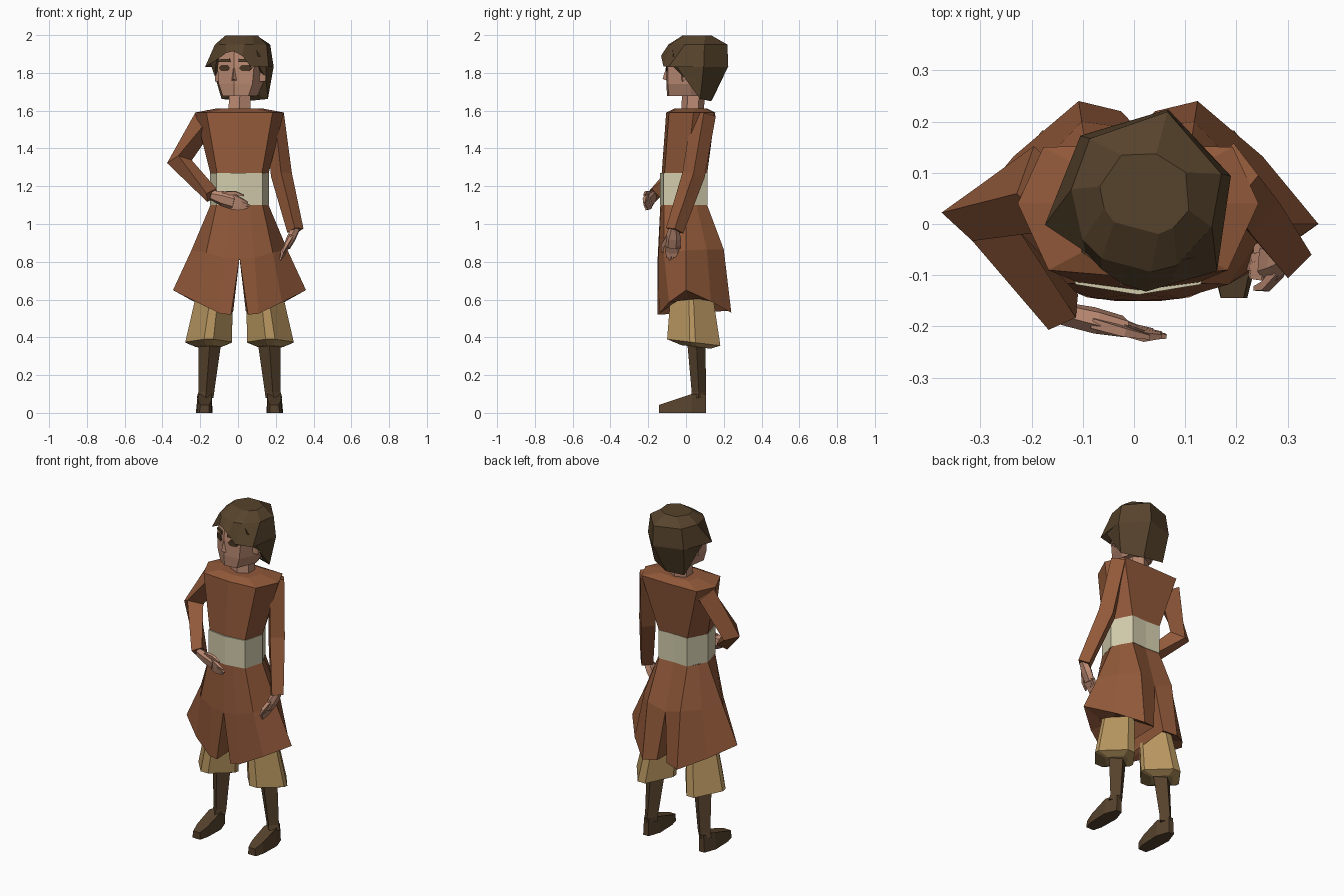
import bpy, bmesh, math
from mathutils import Vector, Matrix

if "Cube" in bpy.data.objects:
    bpy.data.objects.remove(bpy.data.objects["Cube"])


def mat(name, r, g, b):
    m = bpy.data.materials.new(name)
    m.diffuse_color = (r, g, b, 1)
    m.use_nodes = True
    m.node_tree.nodes["Principled BSDF"].inputs["Base Color"].default_value = m.diffuse_color
    return m


TUNIC = mat("rust_cloth", .285, .100, .042)
SASH = mat("cream_cloth", .64, .60, .41)
TAN = mat("tan_cloth", .47, .30, .115)
SKIN = mat("skin", .50, .255, .17)
HAIR = mat("dark_brown_hair", .094, .056, .025)
BOOT = mat("brown_leather", .094, .055, .026)
EYE = mat("dark_eye", .07, .038, .018)

CX = .008                                    # body axis
HEAD = Matrix.Translation((.02, .05, 0)) @ Matrix.Rotation(math.radians(-15), 4, 'Z')


def build(name, grids, material, closed=True, caps=(True, True), xf=None):
    """Skin each grid (rows of points) with faces; all grids go into one object."""
    bm = bmesh.new()
    for rows in grids:
        vs = [[bm.verts.new(p) for p in row] for row in rows]
        n = len(vs[0])
        for a, b in zip(vs, vs[1:]):
            for i in range(n if closed else n - 1):
                j = (i + 1) % n
                bm.faces.new((a[i], a[j], b[j], b[i]))
        if closed and caps[0]:
            bm.faces.new(vs[0][::-1])
        if closed and caps[1]:
            bm.faces.new(vs[-1])
    bmesh.ops.remove_doubles(bm, verts=bm.verts[:], dist=1e-5)
    bmesh.ops.recalc_face_normals(bm, faces=bm.faces[:])
    if xf:
        bm.transform(xf)
    me = bpy.data.meshes.new(name)
    bm.to_mesh(me)
    bm.free()
    me.materials.append(material)
    ob = bpy.data.objects.new(name, me)
    bpy.context.collection.objects.link(ob)
    return ob


def flip(row):
    return [(-p[0],) + tuple(p[1:]) for p in row]


def ring(half, z=None):
    """Close a half outline (front to back) by mirroring it over x = 0."""
    pts = [(p[0], p[1], z if z is not None else p[2]) for p in half]
    return pts + flip([p for p in reversed(pts) if abs(p[0]) > 1e-6])


def oval(x, y, z, rx, ry, n=6, turn=.5):
    return [(x + rx * math.cos(math.tau * (i + turn) / n),
             y + ry * math.sin(math.tau * (i + turn) / n), z) for i in range(n)]


def tube(path, wide, n=4, turn=0.):
    """Rings along a path of (point, half width, half thickness); 'wide' is the width direction."""
    pts = [Vector(p[0]) for p in path]
    rows = []
    for k, (_, w, t) in enumerate(path):
        d = (pts[min(k + 1, len(pts) - 1)] - pts[max(k - 1, 0)]).normalized()
        u = Vector(wide)
        u = (u - d * u.dot(d)).normalized()
        v = d.cross(u)
        rows.append([pts[k] + u * w * math.cos(math.tau * (i + turn) / n)
                     + v * t * math.sin(math.tau * (i + turn) / n) for i in range(n)])
    return rows


BODY = Matrix.Translation((CX, 0, 0))

# Tunic upper body with shoulder yoke
waist = [(0, -.13), (.115, -.115), (.15, 0), (.09, .11), (0, .105)]
chest = [(0, -.105), (.175, -.09), (.235, .04), (.185, .15), (0, .155)]
yoke = [(0, -.06), (.09, -.045), (.12, .04), (.09, .1), (0, .11)]
build("tunic_top", [[ring(waist, 1.25), ring(chest, 1.59), ring(yoke, 1.612)]], TUNIC, xf=BODY)

# Sash
sash = [(0, -.138), (.122, -.118), (.156, 0), (.095, .115), (0, .11)]
build("sash", [[ring(sash, 1.1), ring(sash, 1.27)]], SASH, xf=BODY)

# Split skirt: one flared half with inner wall and underside, mirrored
top = [(0, -.136, 1.1), (.05, -.13, 1.1), (.122, -.116, 1.1), (.154, 0, 1.1),
       (.13, .055, 1.1), (.095, .112, 1.1), (0, .107, 1.1)]
mid = [(0, -.15, .82), (.08, -.146, .82), (.176, -.118, .85), (.255, 0, .86),
       (.195, .11, .865), (.11, .2, .865), (0, .185, .83)]
hem = [(.045, -.15, .52), (.1, -.143, .525), (.225, -.09, .585), (.352, 0, .65),
       (.243, .132, .59), (.116, .24, .53), (.033, .22, .54)]
lining = [(.15 + (x - .15) * .5, .03 + (y - .03) * .5, .6) for x, y, z in hem]
shell, wall = [top, mid, hem], [[r[0], r[-1]] for r in (mid, hem)]
under = [r + r[:1] for r in (hem, lining)]
half = [shell, wall, under]
build("skirt", half + [[flip(r) for r in g] for g in half], TUNIC, closed=False, xf=BODY)

# Baggy diamond-section trousers, boots and pointed feet
legs, boots, feet = [], [], []
cuff = [(-.025, -.1), (.025, -.1), (.124, .02), (.124, .05), (.025, .182), (-.025, .182),
        (-.122, .05), (-.122, .02)]
sole = [(-.018, .105, .1), (-.044, .03, .1), (-.04, -.09, .06), (-.026, -.144, .042),
        (.026, -.144, .042), (.04, -.09, .06), (.044, .03, .1), (.018, .105, .1)]
for s in (-1, 1):
    x = s * .163

    def cuff_ring(cx, cy, z, k):
        return [(cx + s * px * k, cy + (py - .045) * k, z - .12 * py * k) for px, py in cuff]
    legs.append([cuff_ring(x, .055, .352, .55), cuff_ring(x, .045, .378, 1),
                 cuff_ring(s * .132, .035, .62, .8), cuff_ring(s * .09, 0, .85, .6)])
    boots.append([oval(s * .182, .065, .08, .044, .042, 4, 0),
                  oval(s * .176, .068, .11, .042, .038, 4, 0),
                  oval(s * .157, .055, .37, .06, .048, 4, 0)])
    feet.append([[(s * .187 + px, py, 0) for px, py, z in sole],
                 [(s * .184 + px * .85, py, z) for px, py, z in sole]])
build("trousers", legs, TAN, xf=BODY)
build("boots", boots, BOOT, xf=BODY)
build("feet", feet, BOOT, xf=BODY)

# Sleeves
build("bent_sleeve", [tube([((-.175, .07, 1.55), .085, .065), ((-.31, .02, 1.33), .062, .066),
                            ((-.138, -.172, 1.152), .046, .044)], (0, 1, .3))], TUNIC)
build("straight_sleeve", [tube([((.193, .095, 1.583), .064, .05), ((.23, .04, 1.26), .06, .056),
                                ((.304, -.06, .965), .048, .044)], (0, 1, 0))], TUNIC)


# Hands: tapered palm, four fingers and a thumb
def hand(name, wrist, tip, wide):
    a, b, u = Vector(wrist), Vector(tip), Vector(wide)
    d = b - a
    nrm = d.cross(u).normalized()
    knuckle = a + d * .55
    parts = [tube([(a - d * .08, .026, .023), (a + d * .25, .042, .025), (knuckle, .043, .019)], u, 6)]
    for k in range(4):
        off = u * (.03 - .02 * k)
        end = a + d * (1 - .07 * abs(k - 1.3)) + off * .6
        bend = (knuckle + off + end) / 2 + nrm * .006
        parts.append(tube([(knuckle + off - d * .05, .014, .015), (bend, .013, .013),
                           (end, .006, .006)], u, 4, .5))
    parts.append(tube([(a + d * .2 + u * .025, .016, .014), (a + d * .5 + u * .05, .013, .012),
                       (a + d * .75 + u * .05, .006, .006)], u, 4, .5))
    build(name, parts, SKIN)


hand("bent_hand", (-.125, -.178, 1.148), (.065, -.218, 1.09), (.25, -.25, .93))
hand("straight_hand", (.301, -.064, .965), (.222, -.08, .805), (-.1, -1, .1))

# Neck
build("neck", [[oval(.008, .035, 1.59, .068, .06), oval(.01, .04, 1.72, .064, .06)]], SKIN)

# Head, in its own turned frame
build("head", [[
    ring([(0, -.155), (.07, -.127), (.085, 0), (.05, .06), (0, .065)], 1.677),
    ring([(0, -.16), (.092, -.127), (.115, 0), (.08, .08), (0, .09)], 1.74),
    ring([(0, -.16), (.1, -.125), (.124, 0), (.09, .09), (0, .11)], 1.83),
    ring([(0, -.152), (.085, -.115), (.115, 0), (.09, .09), (0, .11)], 1.93)]], SKIN, xf=HEAD)
build("nose", [[[(0, -.162, 1.825), (.004, -.158, 1.825), (-.004, -.158, 1.825)],
                [(0, -.18, 1.768), (.017, -.15, 1.758), (-.017, -.15, 1.758)]]], SKIN, xf=HEAD)
ears = []
for s in (-1, 1):
    ears.append([[(s * x, y + (x - .11) * .5, z) for y, z in
                  ((-.05, 1.82), (-.01, 1.83), (-.015, 1.775), (-.045, 1.755))]
                 for x in (.11, .138)])
build("ears", ears, SKIN, xf=HEAD)


# Eyes and eyebrows: thin plates hugging the front of the head
def plate(name, outline, material):
    grids = []
    for s in (-1, 1):
        grids.append([[(s * x, -.16 + .35 * x - e, z) for x, z in outline] for e in (-.003, .005)])
    build(name, grids, material, xf=HEAD)


plate("eyes", [(.026, 1.825), (.04, 1.809), (.075, 1.809), (.092, 1.827), (.075, 1.842), (.04, 1.842)], EYE)
plate("eyebrows", [(.022, 1.857), (.09, 1.858), (.085, 1.872), (.025, 1.875)], HAIR)

# Hair: faceted cap, swept fringe ending in a side flick
crown = [(0, -.06), (.045, -.06), (.07, -.04), (.09, .0), (.065, .07), (0, .09)]
brow = [(0, -.135), (.05, -.135), (.095, -.11), (.142, -.02), (.133, .085), (0, .175)]
fringe = ring([(0, -.172, 1.915), (.05, -.175, 1.89), (.088, -.152, 1.835),
               (.174, -.1, 1.832), (.152, .086, 1.83), (0, .18, 1.83)])
fringe[8:] = [(-.085, -.13, 1.88), (-.045, -.155, 1.905)]
build("hair_cap", [[fringe, ring(brow, 1.95), ring(crown, 1.997)]], HAIR,
      caps=(False, True), xf=HEAD)

# Hair: back and sides down to the nape
upper = [(.1, -.1, 1.93), (.152, -.07, 1.845), (.152, .086, 1.835), (0, .18, 1.835)]
nape = [(.12, -.085, 1.83), (.138, -.02, 1.77), (.127, .06, 1.662), (0, .085, 1.65)]
inner = [(.1, -.06, 1.85), (.1, .0, 1.78), (.08, .05, 1.68), (0, .06, 1.67)]
back = [[*r, *flip(r[-2::-1])] for r in (upper, nape, inner)]
build("hair_back", [back], HAIR, closed=False, xf=HEAD)
